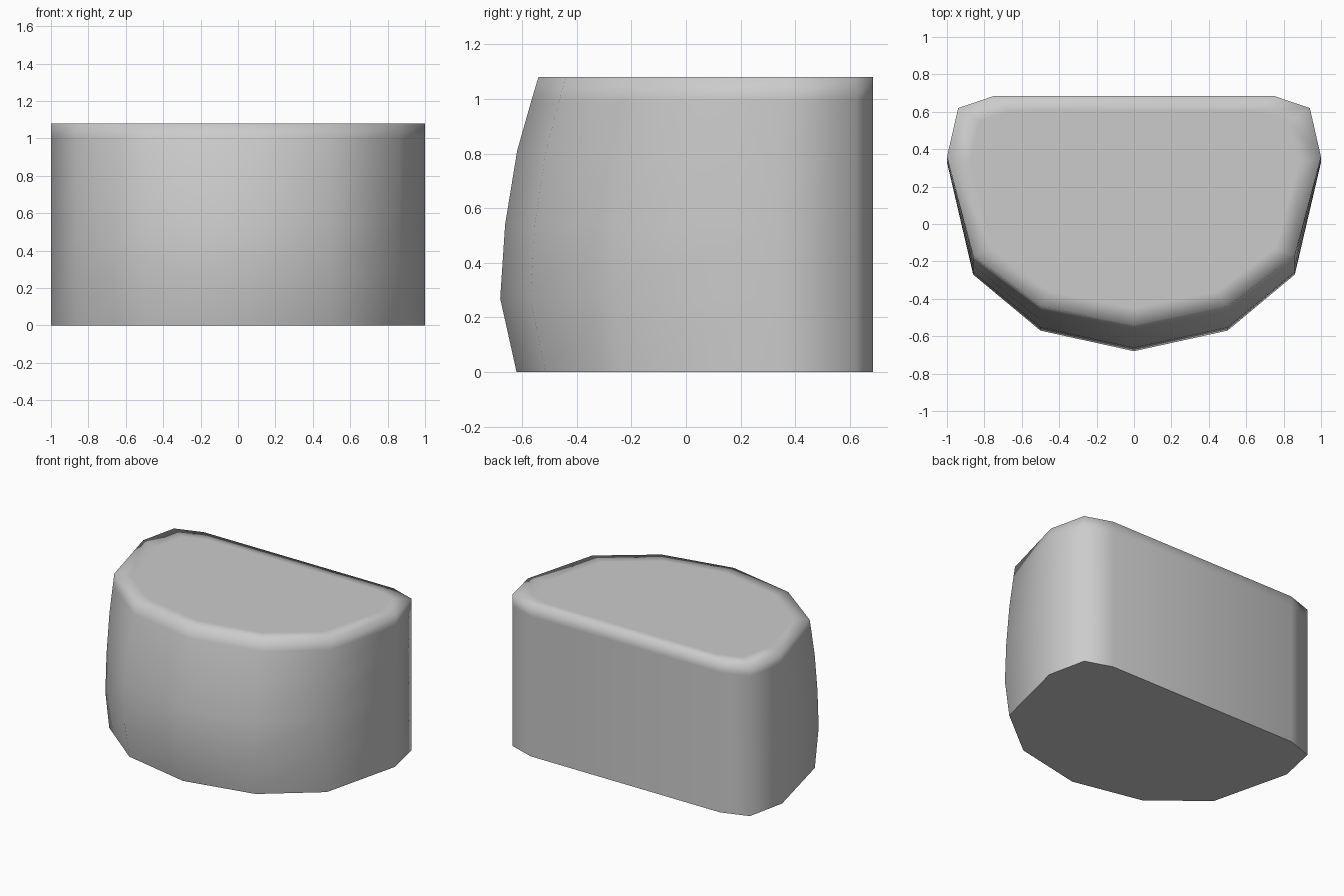
import bpy, bmesh

if "Cube" in bpy.data.objects:
    bpy.data.objects.remove(bpy.data.objects["Cube"])

# Half outline at the widest level, front centre to back: x, y, share of the front bulge
half = [(0, -0.68, 1.0), (0.5, -0.57, 0.93), (0.86, -0.27, 0.72),
        (1.0, 0.33, 0.2), (0.94, 0.62, 0), (0.75, 0.684, 0)]
outline = half + [(-x, y, w) for x, y, w in reversed(half[1:])]

# Levels: height and how far the front is pulled back there
levels = [(0, 0.06), (0.27, 0), (0.54, 0.018), (0.81, 0.062), (1.0, 0.116), (1.08, 0.14)]

bm = bmesh.new()
rings = [[bm.verts.new((x, y + w * pull, z)) for x, y, w in outline]
         for z, pull in levels]

# Inset ring that keeps the top flat and its rim softly shaded
centre = 0.12
rings.append([bm.verts.new((v.co.x * 0.88, centre + (v.co.y - centre) * 0.86, 1.08))
              for v in rings[-1]])

n = len(outline)
for low, high in zip(rings, rings[1:]):
    for i in range(n):
        j = (i + 1) % n
        bm.faces.new((low[i], low[j], high[j], high[i]))
top = bm.faces.new(rings[-1])
bottom = bm.faces.new(list(reversed(rings[0])))

# Smooth shading with a crisp bottom edge
for f in bm.faces:
    f.smooth = True
for e in bottom.edges:
    e.smooth = False
bmesh.ops.recalc_face_normals(bm, faces=bm.faces[:])

mesh = bpy.data.meshes.new("rounded_block")
bm.to_mesh(mesh)
bm.free()
block = bpy.data.objects.new("rounded_block", mesh)
bpy.context.collection.objects.link(block)
